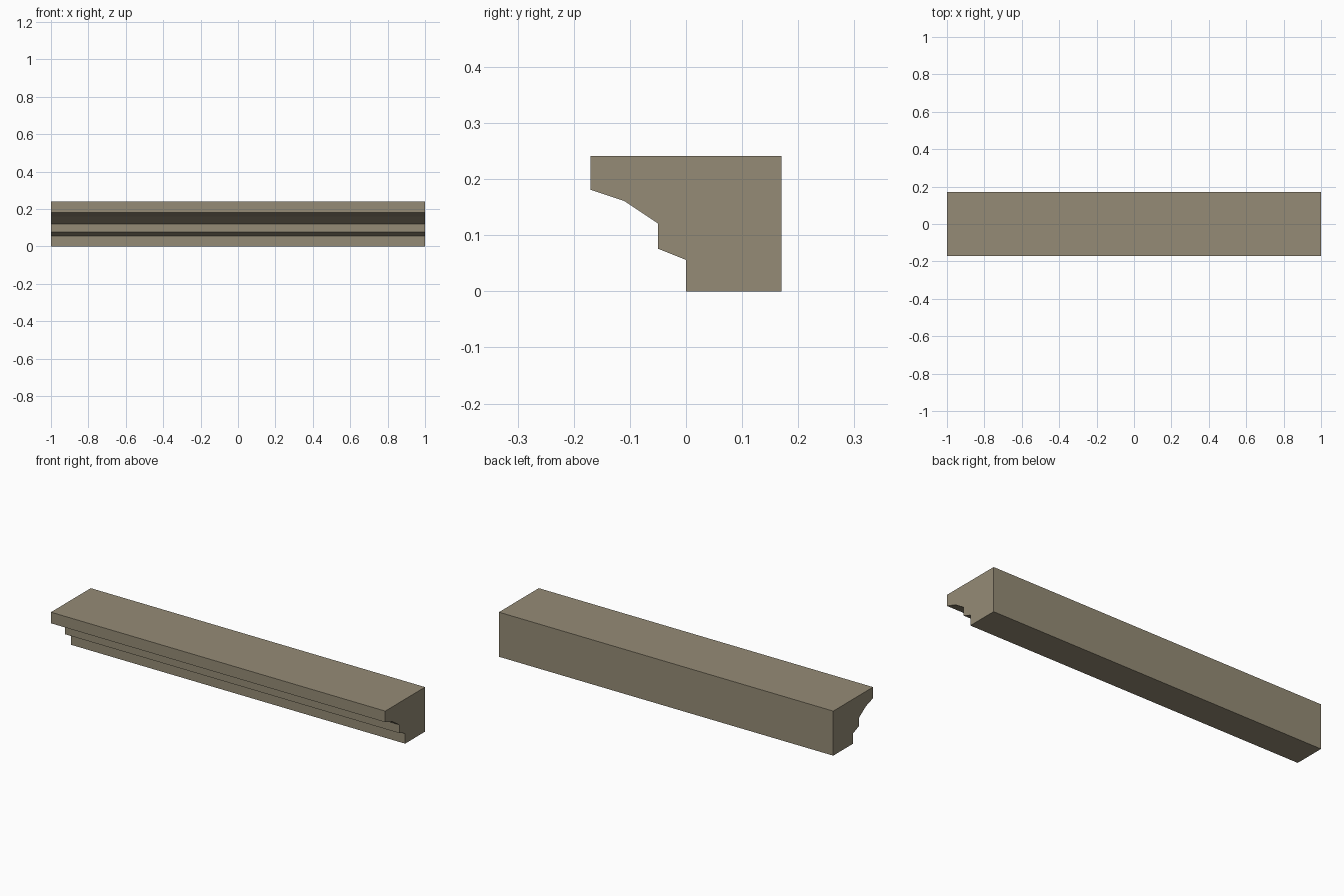
import bpy, bmesh

if "Cube" in bpy.data.objects:
    bpy.data.objects.remove(bpy.data.objects["Cube"])

# Stone colour
stone = bpy.data.materials.new("warm_grey_stone")
stone.diffuse_color = (0.30, 0.26, 0.18, 1.0)
stone.use_nodes = True
stone.node_tree.nodes["Principled BSDF"].inputs["Base Color"].default_value = stone.diffuse_color

# Cornice cross-section (y, z): flat back and top, stepped moulding in front
profile = [(0.17, 0.0), (0.17, 0.241), (-0.17, 0.241), (-0.17, 0.181),
           (-0.11, 0.161), (-0.05, 0.121), (-0.05, 0.076), (0.0, 0.056), (0.0, 0.0)]

# Extrude the section along the full length
bm = bmesh.new()
end = bm.faces.new([bm.verts.new((-1.0, y, z)) for y, z in profile])
ext = bmesh.ops.extrude_face_region(bm, geom=[end], use_keep_orig=True)
verts = [g for g in ext["geom"] if isinstance(g, bmesh.types.BMVert)]
bmesh.ops.translate(bm, verts=verts, vec=(2.0, 0.0, 0.0))
bmesh.ops.recalc_face_normals(bm, faces=bm.faces[:])

mesh = bpy.data.meshes.new("cornice")
bm.to_mesh(mesh)
bm.free()
mesh.materials.append(stone)
cornice = bpy.data.objects.new("cornice", mesh)
bpy.context.collection.objects.link(cornice)
